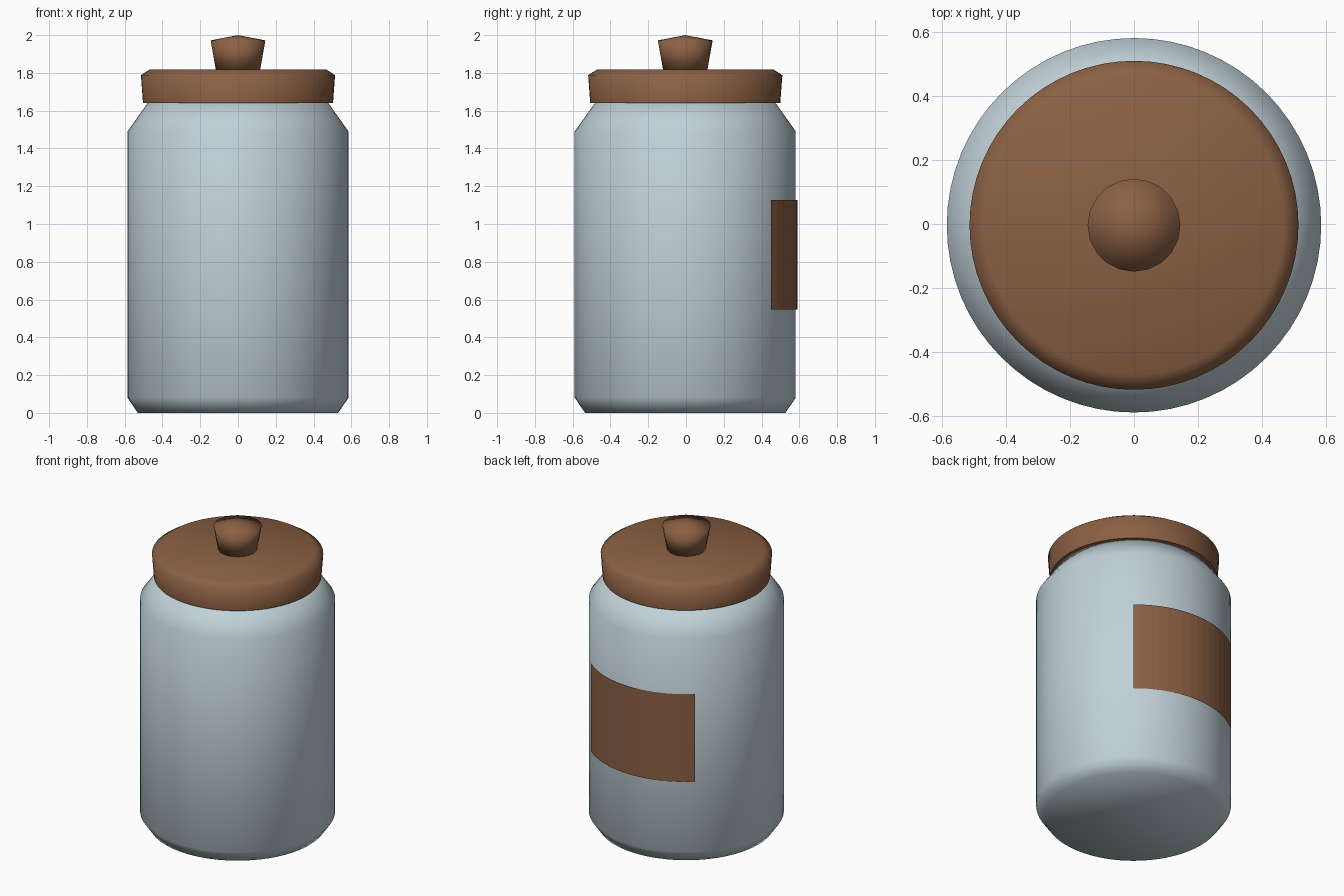
import bpy, bmesh, math

if "Cube" in bpy.data.objects:
    bpy.data.objects.remove(bpy.data.objects["Cube"])

CENTRE_Y = -0.004


def material(name, rgb):
    m = bpy.data.materials.new(name)
    m.diffuse_color = (*rgb, 1.0)
    m.use_nodes = True
    m.node_tree.nodes["Principled BSDF"].inputs["Base Color"].default_value = m.diffuse_color
    return m


glaze = material("pale_blue_grey", (0.53, 0.64, 0.69))
wood = material("brown", (0.26, 0.118, 0.057))


def finish(name, bm, mat, smooth_angle):
    mesh = bpy.data.meshes.new(name)
    bm.to_mesh(mesh)
    bm.free()
    mesh.materials.append(mat)
    obj = bpy.data.objects.new(name, mesh)
    obj.location.y = CENTRE_Y
    bpy.context.collection.objects.link(obj)
    bpy.ops.object.select_all(action='DESELECT')
    obj.select_set(True)
    bpy.context.view_layer.objects.active = obj
    if smooth_angle:
        bpy.ops.object.shade_smooth_by_angle(angle=math.radians(smooth_angle))
    return obj


def lathe(name, profile, sides, mat, smooth_angle, peak=None):
    """Turn (radius, height) points about z, close the ends, add an optional peak."""
    bm = bmesh.new()
    rings = []
    for r, z in profile:
        rings.append([bm.verts.new((r * math.cos(math.tau * i / sides),
                                    r * math.sin(math.tau * i / sides), z))
                      for i in range(sides)])
    for a, b in zip(rings, rings[1:]):
        for i in range(sides):
            j = (i + 1) % sides
            bm.faces.new((a[i], a[j], b[j], b[i]))
    bm.faces.new(rings[0][::-1])
    top = rings[-1]
    if peak is None:
        bm.faces.new(top)
    else:
        tip = bm.verts.new((0, 0, peak))
        for i in range(sides):
            bm.faces.new((top[i], top[(i + 1) % sides], tip))
    return finish(name, bm, mat, smooth_angle)


# Jar body with bevelled foot and sloping shoulder
lathe("jar_body", [(0.53, 0), (0.585, 0.08), (0.585, 1.49), (0.475, 1.645)],
      64, glaze, 70)

# Lid with chamfered rim
lathe("lid", [(0.503, 1.64), (0.514, 1.788), (0.467, 1.818)], 64, wood, 70)

# Flared knob with a shallow pointed top
lathe("lid_knob", [(0.117, 1.815), (0.145, 1.972)], 20, wood, 120, peak=2.0)

# Curved label wrapped on the back of the jar
bm = bmesh.new()
steps, half, radius = 16, math.radians(40), 0.593
columns = []
for i in range(steps + 1):
    a = math.pi / 2 - half + 2 * half * i / steps
    x, y = radius * math.cos(a), radius * math.sin(a)
    columns.append([bm.verts.new((x, y, z)) for z in (0.547, 1.128)])
for a, b in zip(columns, columns[1:]):
    bm.faces.new((a[0], b[0], b[1], a[1]))
finish("label", bm, wood, None)
